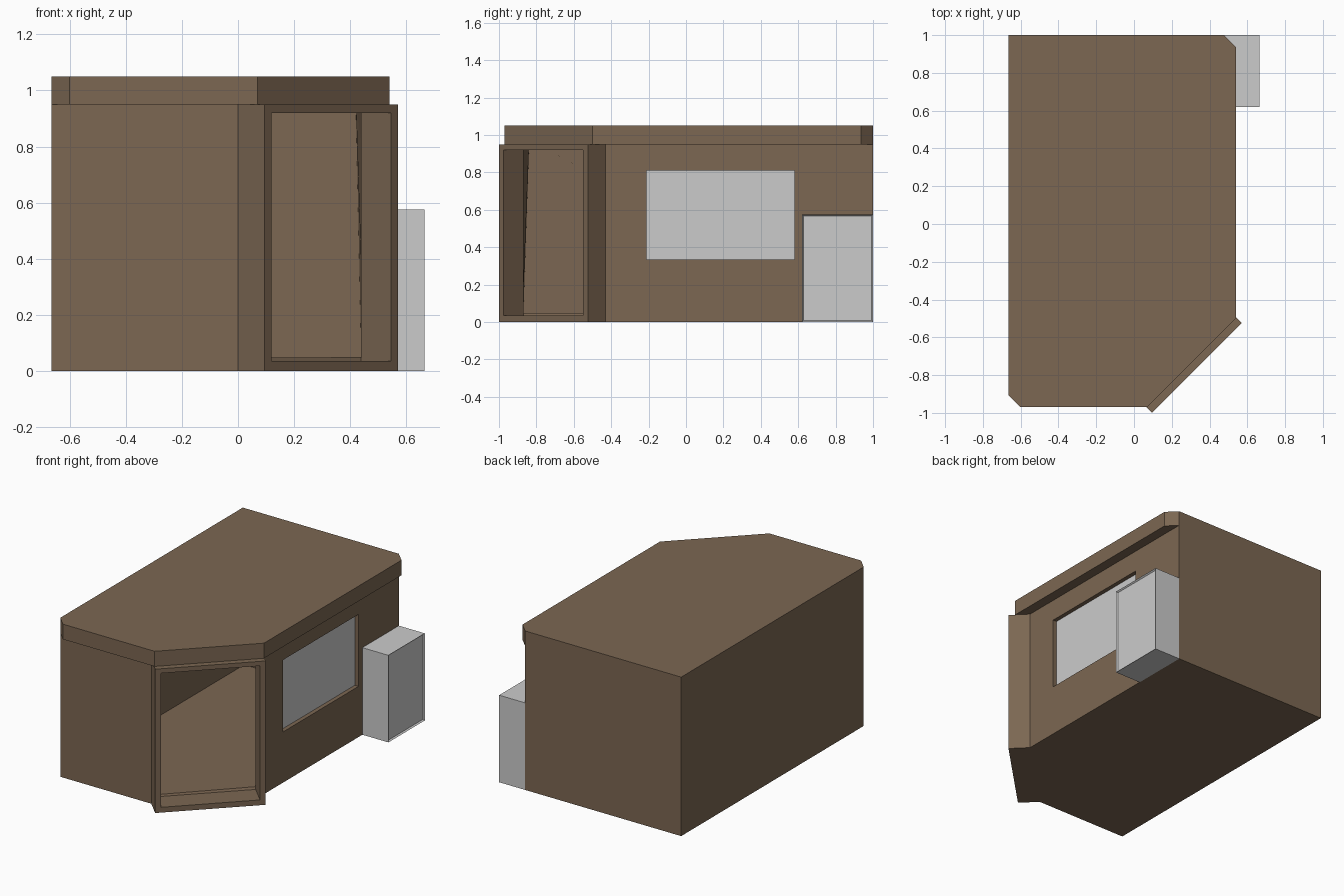
import bpy, bmesh
from mathutils import Vector

if "Cube" in bpy.data.objects:
    bpy.data.objects.remove(bpy.data.objects["Cube"])

T = 0.035                      # wall thickness
EAVE, TOP = 0.95, 1.05         # wall height, roof height

wood = bpy.data.materials.new("brown_wood")
wood.diffuse_color = (0.2, 0.135, 0.085, 1)
wood.use_nodes = True
wood.node_tree.nodes["Principled BSDF"].inputs["Base Color"].default_value = wood.diffuse_color


def finish(bm, name, mat=None):
    bmesh.ops.remove_doubles(bm, verts=bm.verts, dist=1e-4)
    bmesh.ops.recalc_face_normals(bm, faces=bm.faces)
    mesh = bpy.data.meshes.new(name)
    bm.to_mesh(mesh)
    bm.free()
    obj = bpy.data.objects.new(name, mesh)
    bpy.context.collection.objects.link(obj)
    if mat:
        mesh.materials.append(mat)
    return obj


def face(bm, pts):
    return bm.faces.new([bm.verts.new(p) for p in pts])


def ring_faces(bm, outer, inner):
    """Flat band of quads between two matching four-point loops."""
    for i in range(4):
        j = (i + 1) % 4
        face(bm, (outer[i], outer[j], inner[j], inner[i]))


def box(bm, lo, hi):
    geo = bmesh.ops.create_cube(bm, size=1)
    lo, hi = Vector(lo), Vector(hi)
    for v in geo["verts"]:
        v.co = (lo + hi) / 2 + v.co * (hi - lo)


# Building shell: hollow walls, floor and overhanging roof
BACK_L, BACK_R = (-0.665, 1), (0.475, 1)
SIDE, CORNER, FRONT_L = (0.475, -0.43), (0, -0.905), (-0.665, -0.905)
body = [BACK_L, BACK_R, SIDE, CORNER, FRONT_L]
eave = [BACK_R, (0.54, 0.935), (0.54, -0.5), (0.07, -0.97), (-0.6, -0.97), FRONT_L]
roof = [BACK_L] + eave


def wall(p, q, z0, z1):
    return [(*p, z0), (*q, z0), (*q, z1), (*p, z1)]


bm = bmesh.new()
face(bm, [(*p, 0) for p in body])
face(bm, [(*p, TOP) for p in roof])
face(bm, wall(CORNER, FRONT_L, 0, EAVE))
# back and left walls run straight up into the roof edge
face(bm, wall(BACK_L, BACK_R, 0, TOP)[:2] + [(*BACK_R, EAVE), (*BACK_R, TOP), (*BACK_L, TOP)])
face(bm, [(*FRONT_L, 0), (*BACK_L, 0), (*BACK_L, TOP), (*FRONT_L, TOP), (*FRONT_L, EAVE)])
# right wall with window opening
window = wall((0.475, 0.58), (0.475, -0.21), 0.335, 0.81)
ring_faces(bm, wall(BACK_R, SIDE, 0, EAVE), window)
# roof edge and its underside
for p, q in zip(eave, eave[1:]):
    face(bm, wall(p, q, EAVE, TOP))
face(bm, [(*p, EAVE) for p in eave + [CORNER, SIDE]])
shell = finish(bm, "building_shell", wood)
solid = shell.modifiers.new("wall_thickness", "SOLIDIFY")
solid.thickness = T
solid.offset = -1
solid.use_even_offset = True

# Diagonal door frame: a rectangular ring pushed out past the corner wall
bm = bmesh.new()


def frame_loop(depth, inset, z0, z1):
    a, b = Vector(CORNER), Vector(SIDE)
    out, along = Vector((1, -1)) * depth, Vector((1, 1)) * inset
    return wall(a + out + along, b + out - along, z0, z1)


loops = [frame_loop(d, i, z0, z1) for d, i, z0, z1 in (
    (0.095, 0, 0, EAVE), (0.095, 0.0245, T, 0.92),
    (-0.0125, 0.0245, T, 0.92), (-0.0125, 0, 0, EAVE))]
for k in range(4):
    ring_faces(bm, loops[k], loops[(k + 1) % 4])
finish(bm, "door_frame", wood)

# Window pane
bm = bmesh.new()
box(bm, (0.44, -0.21, 0.335), (0.448, 0.58, 0.81))
finish(bm, "window_pane")

# Side cabinet with a shallow recessed outer panel
bm = bmesh.new()
box(bm, (0.475, 0.62, 0), (0.665, 1, 0.575))
bm.normal_update()
outer_face = [f for f in bm.faces if f.normal.x > 0.9]
bmesh.ops.inset_region(bm, faces=outer_face, thickness=0.01)
bmesh.ops.translate(bm, vec=(-0.01, 0, 0), verts=outer_face[0].verts)
finish(bm, "side_cabinet")
